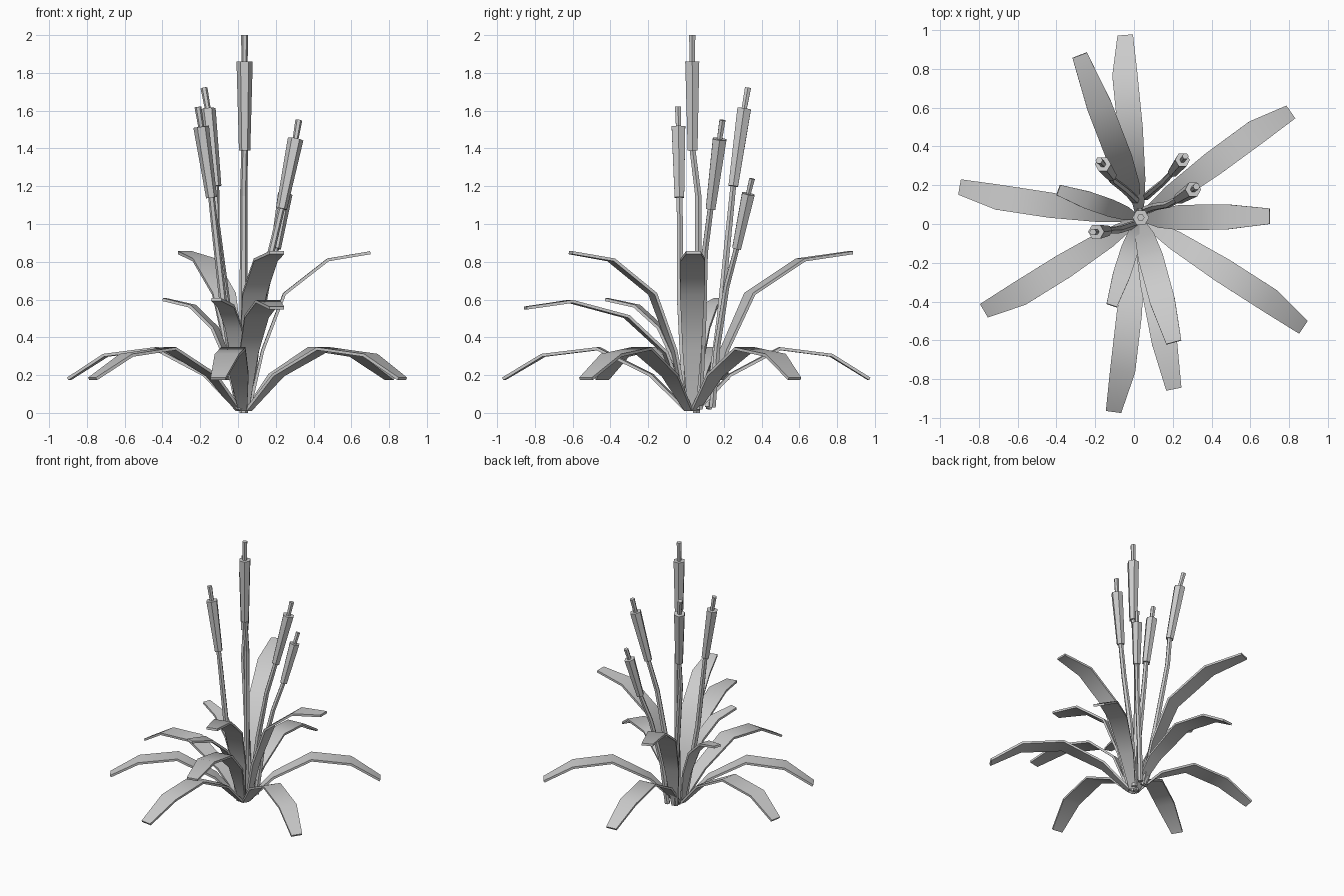
import bpy, bmesh, math
from mathutils import Vector

if "Cube" in bpy.data.objects:
    bpy.data.objects.remove(bpy.data.objects["Cube"])


def finish(name, bm):
    bmesh.ops.recalc_face_normals(bm, faces=bm.faces)
    me = bpy.data.meshes.new(name)
    bm.to_mesh(me)
    bm.free()
    ob = bpy.data.objects.new(name, me)
    bpy.context.collection.objects.link(ob)
    return ob


def tube(name, pts, radii, n=6):
    """Hexagonal tube following a path, closed at both ends."""
    pts = [Vector(p) for p in pts]
    bm = bmesh.new()
    rings = []
    for i, (p, r) in enumerate(zip(pts, radii)):
        d = (pts[min(i + 1, len(pts) - 1)] - pts[max(i - 1, 0)]).normalized()
        u = Vector((0, 1, 0)).cross(d).normalized()
        v = d.cross(u)
        rings.append([bm.verts.new(p + r * (math.cos(a) * u + math.sin(a) * v))
                      for a in (2 * math.pi * k / n for k in range(n))])
    for a, b in zip(rings, rings[1:]):
        for k in range(n):
            bm.faces.new((a[k], a[(k + 1) % n], b[(k + 1) % n], b[k]))
    bm.faces.new(rings[0])
    bm.faces.new(rings[-1])
    return finish(name, bm)


def leaf(name, tip, profile, scale=1.0, base=None, swing=0.0):
    """Thin bent blade; profile = (fraction outwards, height); swing bows it sideways."""
    tip = Vector(tip)
    hub = Vector((0.03, 0.03))
    base = Vector(base) if base else hub + (tip - hub).normalized() * 0.03
    d = (tip - base).normalized()
    side = Vector((-d.y, d.x, 0))
    bm = bmesh.new()
    rows = []
    widths = (0.045, 0.10, 0.13, 0.13, 0.08)
    for (s, z), w, bow in zip(profile, widths, (0, 0.3, 0.7, 1, 0)):
        p = base.lerp(tip, s).to_3d() + side * swing * bow
        p.z = z
        rows.append([bm.verts.new(p + side * w * scale * k) for k in (-0.5, 0.5)])
    for a, b in zip(rows, rows[1:]):
        bm.faces.new((a[0], a[1], b[1], b[0]))
    ob = finish(name, bm)
    mod = ob.modifiers.new("thickness", 'SOLIDIFY')
    mod.thickness = 0.016
    mod.offset = 0
    # Soft shading along the blade, sharp rims
    bpy.ops.object.select_all(action='DESELECT')
    ob.select_set(True)
    bpy.context.view_layer.objects.active = ob
    bpy.ops.object.modifier_apply(modifier=mod.name)
    bpy.ops.object.shade_smooth_by_angle(angle=math.radians(50))


# Leaves: drooping, upright and middle height
LOW = [(0, .015), (.19, .20), (.48, .34), (.78, .305), (1, .18)]
HIGH = [(0, .02), (.11, .33), (.29, .63), (.65, .81), (1, .848)]
MID = [(0, .02), (.12, .26), (.32, .45), (.62, .565), (1, .60)]
WIDE = [(0, .02), (.13, .32), (.37, .51), (.72, .59), (1, .555)]

for i, t in enumerate([(-.045, .97), (.805, .575), (.87, -.53),
                       (-.105, -.965), (-.77, -.445), (-.895, .19)]):
    leaf(f"low_leaf_{i + 1}", t, LOW, swing=.018)
leaf("tall_leaf_1", (-.28, .87), HIGH, base=(.01, .12))
leaf("tall_leaf_2", (.70, .04), HIGH)
leaf("tall_leaf_3", (.205, -.61), HIGH)
leaf("middle_leaf_1", (.205, -.85), WIDE)
leaf("middle_leaf_2", (-.115, -.42), MID, 0.7)
leaf("middle_leaf_3", (-.39, .175), MID, 0.7)

# Stalks: stem path (last point = head bottom), head top, tip
STALKS = [
    ([(.03, .055, 0), (.03, .065, .7), (.03, .065, 1.15), (.035, .035, 1.39)],
     (.035, .033, 1.86), (.035, .033, 2.0), 1.0),
    ([(.015, .12, .03), (-.05, .18, .5), (-.115, .23, 1.0), (-.117, .25, 1.2)],
     (-.16, .308, 1.61), (-.18, .328, 1.72), .97),
    ([(.01, 0, .02), (-.08, -.03, .6), (-.125, -.032, 1.0), (-.14, -.035, 1.14)],
     (-.195, -.04, 1.515), (-.212, -.042, 1.62), .97),
    ([(.055, .07, .02), (.11, .09, .5), (.175, .10, .85), (.23, .13, 1.08)],
     (.305, .178, 1.45), (.322, .193, 1.55), .97),
    ([(.06, .14, .03), (.09, .165, .35), (.15, .215, .67), (.20, .268, .87)],
     (.25, .33, 1.16), (.265, .35, 1.24), .9),
]
for i, (path, top, tip, s) in enumerate(STALKS):
    tube(f"stem_{i + 1}", path, [.022 * s, .021 * s, .019 * s, .018 * s])
    tube(f"seed_head_{i + 1}", [path[-1], top], [.03 * s, .043 * s])
    tube(f"tip_{i + 1}", [top, tip], [.016 * s, .019 * s])
